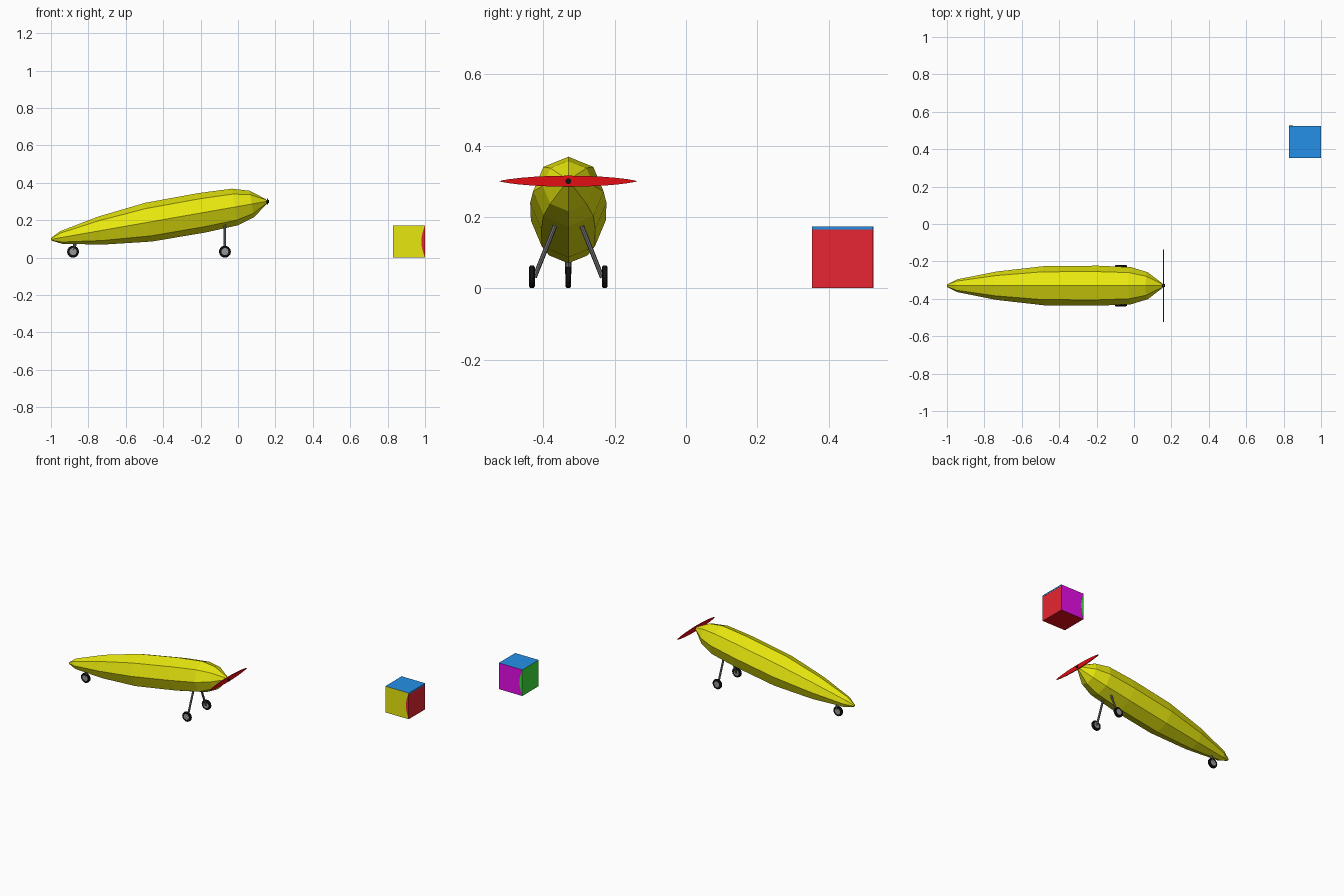
import bpy, bmesh, math
from mathutils import Vector, Matrix

if "Cube" in bpy.data.objects:
    bpy.data.objects.remove(bpy.data.objects["Cube"])


def mat(name, rgb):
    m = bpy.data.materials.new(name)
    lin = [((c / 255 + 0.055) / 1.055) ** 2.4 if c > 10 else c / 3295 for c in rgb]
    m.diffuse_color = (*lin, 1)
    m.use_nodes = True
    m.node_tree.nodes["Principled BSDF"].inputs["Base Color"].default_value = m.diffuse_color
    return m


YELLOW = mat("yellow", (235, 235, 15))
PROP_RED = mat("bright red", (228, 14, 20))
RED = mat("crimson", (232, 38, 50))
BLUE = mat("blue", (38, 146, 234))
MAGENTA = mat("magenta", (228, 14, 230))
GREEN = mat("green", (62, 225, 60))
BLACK = mat("black", (18, 18, 18))
GREY = mat("grey", (150, 150, 150))
STEEL = mat("dark steel", (115, 115, 120))


def finish(name, bm, *mats):
    bmesh.ops.recalc_face_normals(bm, faces=bm.faces)
    me = bpy.data.meshes.new(name)
    bm.to_mesh(me)
    bm.free()
    for m in mats:
        me.materials.append(m)
    ob = bpy.data.objects.new(name, me)
    bpy.context.collection.objects.link(ob)
    return ob


def rod(name, a, b, r, material, sides=8):
    a, b = Vector(a), Vector(b)
    d = b - a
    bm = bmesh.new()
    m = Matrix.Translation((a + b) / 2) @ d.to_track_quat('Z', 'Y').to_matrix().to_4x4()
    bmesh.ops.create_cone(bm, cap_ends=True, segments=sides, radius1=r, radius2=r,
                          depth=d.length, matrix=m)
    return finish(name, bm, material)


def slab(name, pts, offset, material):
    """Extrude a flat polygon by an offset vector."""
    bm = bmesh.new()
    f = bm.faces.new([bm.verts.new(p) for p in pts])
    ext = bmesh.ops.extrude_face_region(bm, geom=[f], use_keep_orig=True)
    bmesh.ops.translate(bm, vec=offset,
                        verts=[v for v in ext["geom"] if isinstance(v, bmesh.types.BMVert)])
    return finish(name, bm, material)


CY = -0.33  # centre line of the aircraft

# Fuselage: octagonal rings along a tilted axis (distance, radius)
tail, nose = Vector((-1.0, CY, 0.098)), Vector((0.16, CY, 0.302))
axis = (nose - tail).normalized()
up = axis.cross(Vector((0, 1, 0))).normalized()
if up.z < 0:
    up = -up
bm = bmesh.new()
rings = []
for s, r in [(0.001, 0.007), (0.055, 0.034), (0.27, 0.076), (0.53, 0.105), (0.82, 0.107),
             (1.0, 0.099), (1.09, 0.072), (1.17, 0.012)]:
    c = tail + axis * s
    rings.append([bm.verts.new(c + Vector((0, 1, 0)) * r * math.cos(i * math.pi / 4)
                               + up * r * math.sin(i * math.pi / 4)) for i in range(8)])
for a, b in zip(rings, rings[1:]):
    for i in range(8):
        j = (i + 1) % 8
        bm.faces.new((a[i], a[j], b[j], b[i]))
bm.faces.new(rings[0])
bm.faces.new(rings[-1])
finish("fuselage", bm, YELLOW)

# Propeller: thin spindle-shaped blade across the nose
N, HALF, H = 12, 0.193, 0.0155
prop = [(0.155, CY + HALF * math.cos(t), 0.3 + H * math.sin(t) * abs(math.sin(t)) ** 0.5)
        for t in (2 * math.pi * k / (2 * N) for k in range(2 * N))]
slab("propeller", prop, (0.006, 0, 0), PROP_RED)
rod("propeller_hub", (0.15, CY, 0.3), (0.166, CY, 0.3), 0.008, BLACK)


# Wheels: black tyre with a grey hub
def wheel(name, x, y, r=0.032):
    bm = bmesh.new()
    prof = [(-0.008, 0.019), (-0.008, 0.028), (-0.005, r), (0.005, r), (0.008, 0.028), (0.008, 0.019)]
    n = 14
    loops = [[bm.verts.new((x + pr * math.cos(2 * math.pi * i / n), y + py,
                            r + pr * math.sin(2 * math.pi * i / n))) for i in range(n)]
             for py, pr in prof]
    for k, a in enumerate(loops):
        b = loops[(k + 1) % len(loops)]
        for i in range(n):
            j = (i + 1) % n
            bm.faces.new((a[i], a[j], b[j], b[i]))
    finish(name + "_tyre", bm, BLACK)
    rod(name + "_hub", (x, y - 0.0075, r), (x, y + 0.0075, r), 0.0195, GREY, n)


for side, sy in (("left", 1), ("right", -1)):
    wheel(side + "_main_wheel", -0.07, CY + sy * 0.102)
    rod(side + "_main_strut", (-0.07, CY + sy * 0.036, 0.178), (-0.07, CY + sy * 0.095, 0.03),
        0.0065, STEEL)
wheel("tail_wheel", -0.882, CY)
rod("tail_strut", (-0.868, CY, 0.085), (-0.88, CY, 0.04), 0.009, STEEL)

# Cube with a different colour on each side
X0, X1, Y0, Y1, S = 0.829, 1.0, 0.354, 0.525, 0.173
bm = bmesh.new()
bmesh.ops.create_cube(bm, size=1, matrix=Matrix.Translation(((X0 + X1) / 2, (Y0 + Y1) / 2, S / 2))
                      @ Matrix.Diagonal((X1 - X0, Y1 - Y0, S, 1)))
bm.normal_update()
side_slots = {(0, -1, 0): 0, (1, 0, 0): 1, (0, 0, 1): 2, (0, 1, 0): 3, (-1, 0, 0): 4, (0, 0, -1): 5}
for f in bm.faces:
    f.material_index = side_slots[tuple(int(round(c)) for c in f.normal)]
finish("cube", bm, YELLOW, RED, BLUE, MAGENTA, GREEN, PROP_RED)


# Curved colour slivers along two upright edges, and a strip under the top edge
def sliver(name, x, y, dx, dy, material):
    pts = [(x + dx * math.sin(math.pi * k / 8), y, S * k / 8) for k in range(9)]
    slab(name, pts, (0, dy, 0), material)


sliver("front_edge_sliver", X1, Y0, -0.02, -0.0008, RED)
sliver("back_edge_sliver", X0, Y1, 0.02, 0.0008, GREEN)
slab("side_top_strip", [(X1, Y0, S - 0.009), (X1, Y1, S - 0.009), (X1, Y1, S), (X1, Y0, S)],
     (0.0008, 0, 0), BLUE)
